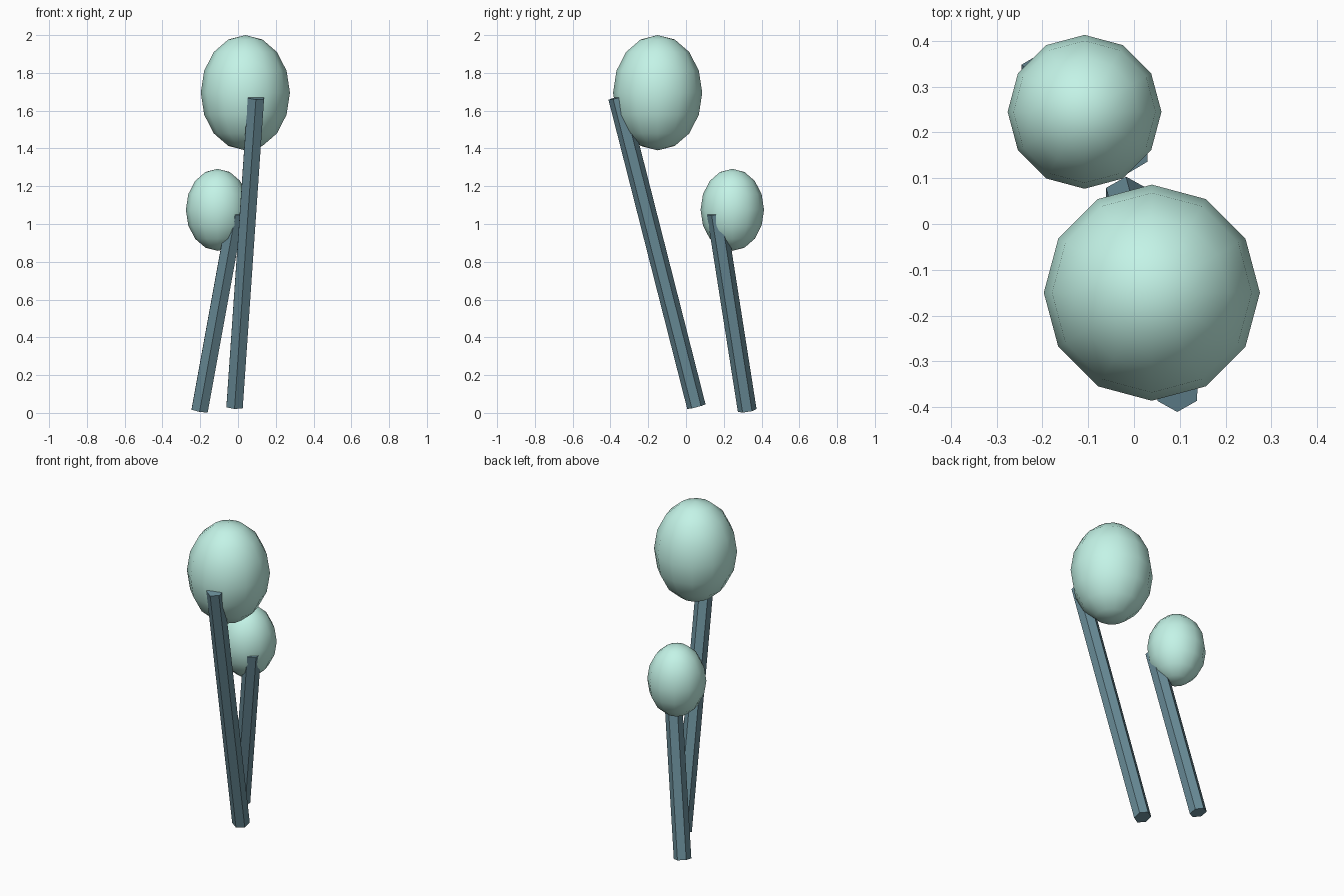
import bpy
from mathutils import Vector

if "Cube" in bpy.data.objects:
    bpy.data.objects.remove(bpy.data.objects["Cube"])


def material(name, color):
    mat = bpy.data.materials.new(name)
    mat.diffuse_color = color
    mat.use_nodes = True
    mat.node_tree.nodes["Principled BSDF"].inputs["Base Color"].default_value = mat.diffuse_color
    return mat


leaf = material("leaf_green", (0.55, 0.90, 0.80, 1))
bark = material("bark_blue", (0.14, 0.26, 0.31, 1))


def trunk(name, base, top, radius=0.05):
    # Six-sided post leaning from base to top, caps square to its axis
    a, b = Vector(base), Vector(top)
    axis = b - a
    bpy.ops.mesh.primitive_cylinder_add(vertices=6, radius=radius, depth=axis.length)
    ob = bpy.context.object
    ob.name = name
    ob.location = (a + b) / 2
    ob.rotation_euler = Vector((0, 0, 1)).rotation_difference(axis).to_euler()
    ob.data.materials.append(bark)


def canopy(name, center, radius, half_height):
    # Smooth egg-shaped crown
    bpy.ops.mesh.primitive_uv_sphere_add(segments=12, ring_count=8, radius=1, location=center)
    ob = bpy.context.object
    ob.name = name
    ob.scale = (radius, radius, half_height)
    bpy.ops.object.transform_apply(location=False, rotation=False, scale=True)
    bpy.ops.object.shade_smooth()
    ob.data.materials.append(leaf)


# Tall tree
trunk("tall_trunk", (-0.018, 0.055, 0.033), (0.095, -0.362, 1.67))
canopy("tall_canopy", (0.039, -0.15, 1.695), 0.236, 0.305)

# Short tree
trunk("short_trunk", (-0.203, 0.324, 0.013), (-0.013, 0.16, 1.057))
canopy("short_canopy", (-0.108, 0.245, 1.075), 0.168, 0.217)
